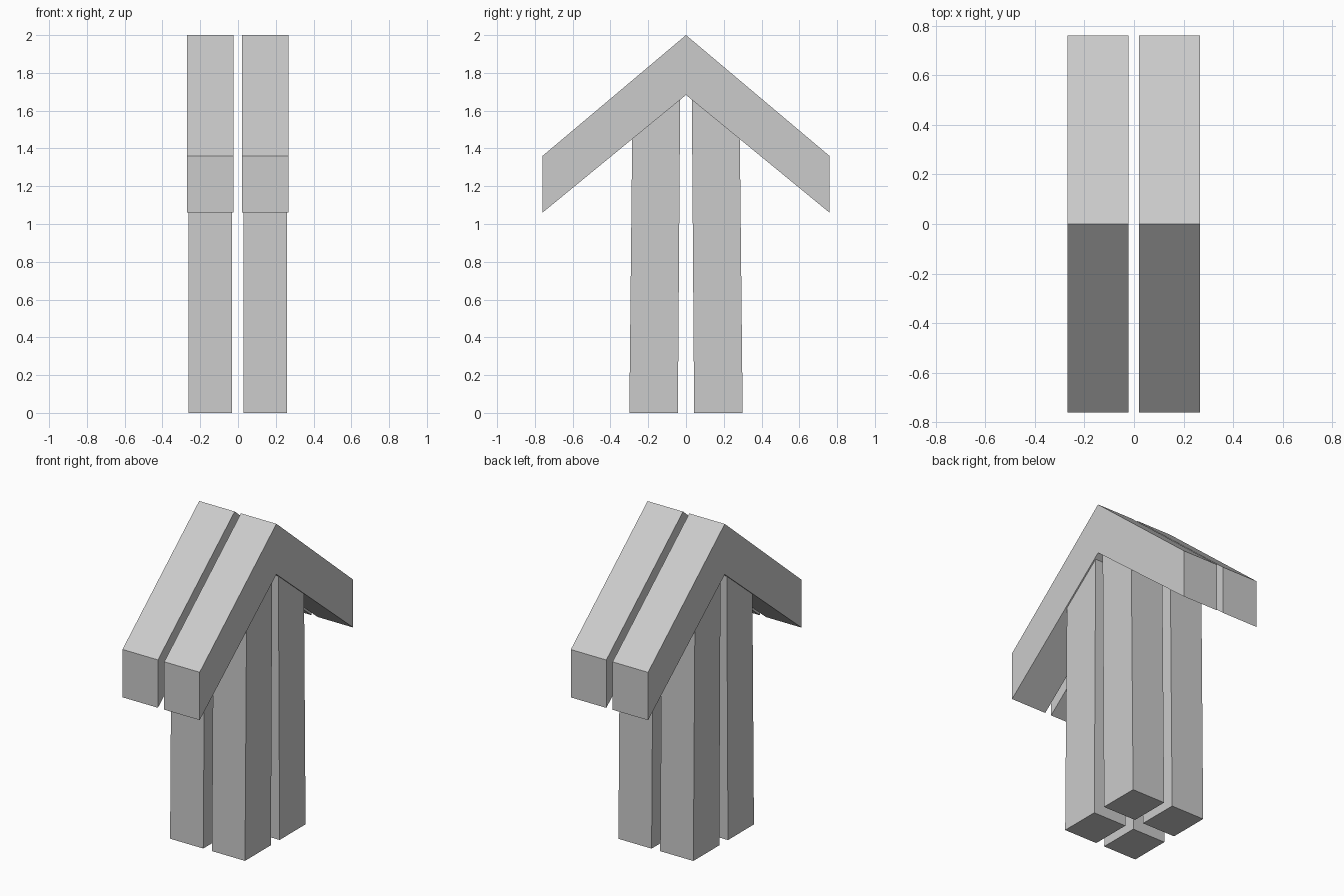
import bpy
import bmesh

if "Cube" in bpy.data.objects:
    bpy.data.objects.remove(bpy.data.objects["Cube"])


def prism(name, profile, x0, x1):
    """Extrude a (y, z) profile along x from x0 to x1."""
    bm = bmesh.new()
    face = bm.faces.new([bm.verts.new((x0, y, z)) for y, z in profile])
    ext = bmesh.ops.extrude_face_region(bm, geom=[face])["geom"]
    verts = [v for v in ext if isinstance(v, bmesh.types.BMVert)]
    bmesh.ops.translate(bm, verts=verts, vec=(x1 - x0, 0, 0))
    bmesh.ops.recalc_face_normals(bm, faces=bm.faces)
    mesh = bpy.data.meshes.new(name)
    bm.to_mesh(mesh)
    bm.free()
    obj = bpy.data.objects.new(name, mesh)
    bpy.context.collection.objects.link(obj)
    return obj


APEX, EAVE, HALF_SPAN = 1.683, 1.06, 0.76


def underside(y):
    """Height of the roof underside at a given distance from the ridge."""
    return APEX - (APEX - EAVE) * abs(y) / HALF_SPAN


roof = [(0, 2), (HALF_SPAN, 1.36), (HALF_SPAN, EAVE), (0, APEX),
        (-HALF_SPAN, EAVE), (-HALF_SPAN, 1.36)]

for side, cx in (("left", -0.146), ("right", 0.1435)):
    # Bent roof beam
    prism(f"roof_beam_{side}", roof, cx - 0.123, cx + 0.123)

    # Front and back legs, leaning slightly inward, cut to the roof slope
    for end, s in (("front", -1), ("back", 1)):
        leg = [(s * 0.043, 0), (s * 0.30, 0),
               (s * 0.285, underside(0.285)), (s * 0.031, underside(0.031))]
        prism(f"leg_{end}_{side}", leg, cx - 0.115, cx + 0.115)
